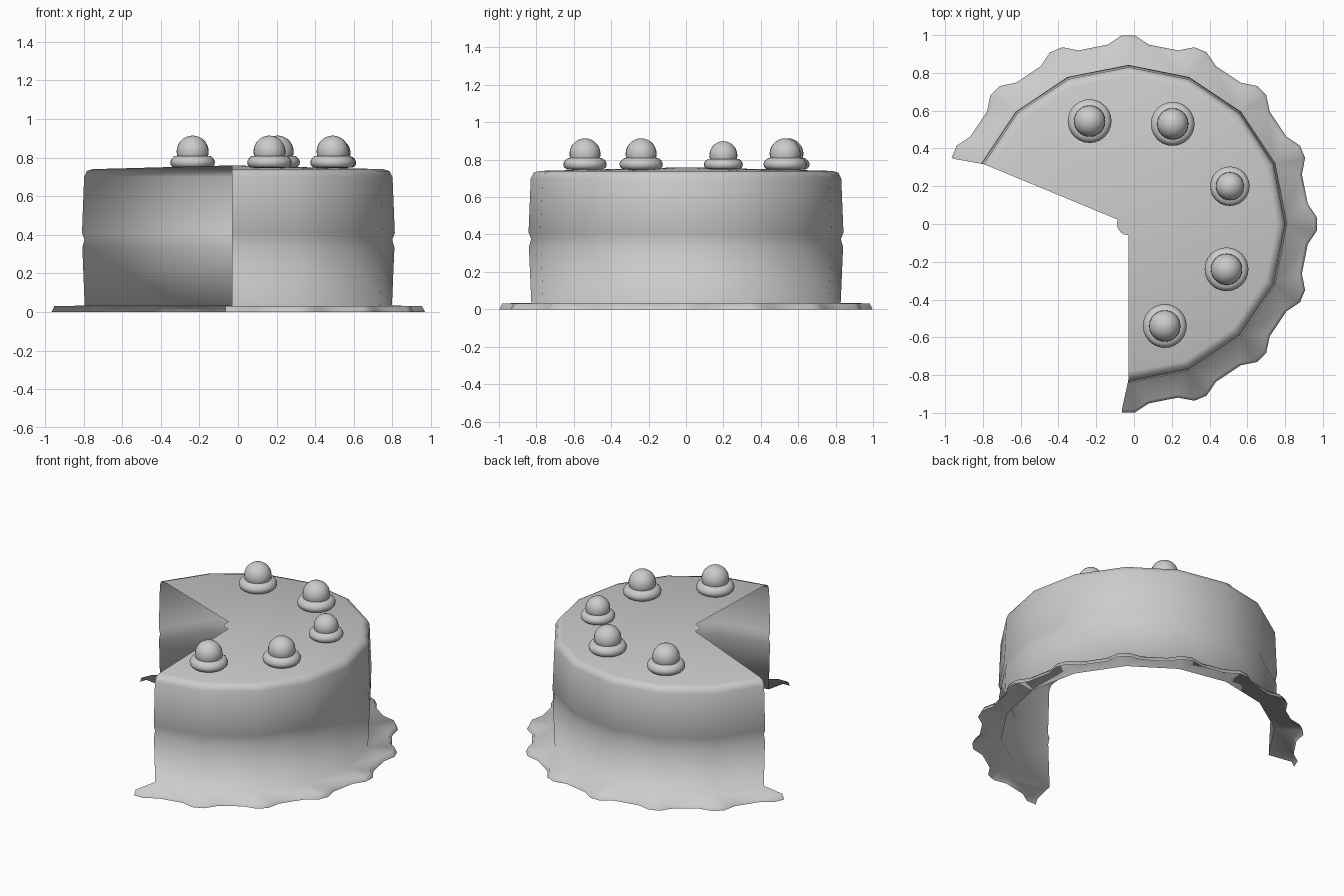
import bpy, bmesh, math
from mathutils import Vector

if "Cube" in bpy.data.objects:
    bpy.data.objects.remove(bpy.data.objects["Cube"])

CENTRE = Vector((-0.03, 0.0, 0.0))
STEP = 22.5                                   # sixteen-sided round
CORNERS = [STEP * i for i in range(-4, 8)]    # the missing slice is left open
HUB = 0.06


def polar(radius, angle, z):
    a = math.radians(angle)
    return CENTRE + Vector((radius * math.cos(a), radius * math.sin(a), z))


def finish(bm, name):
    bmesh.ops.recalc_face_normals(bm, faces=bm.faces)
    mesh = bpy.data.meshes.new(name)
    bm.to_mesh(mesh)
    bm.free()
    obj = bpy.data.objects.new(name, mesh)
    bpy.context.collection.objects.link(obj)
    mesh.shade_smooth()
    return obj


def strip(bm, upper, lower):
    for i in range(len(upper) - 1):
        bm.faces.new((upper[i], lower[i], lower[i + 1], upper[i + 1]))


def cake_shell():
    bm = bmesh.new()

    # small full disc in the middle of the top
    hub = {i: bm.verts.new(polar(HUB, STEP * i, 0.758)) for i in range(-4, 12)}
    bm.faces.new(list(hub.values()))
    ring = [hub[i] for i in range(-4, 8)]

    # top, rounded rim and grooved side wall
    profile = [(0.785, 0.74), (0.815, 0.73), (0.83, 0.70), (0.842, 0.41),
               (0.828, 0.375), (0.84, 0.335), (0.827, 0.033)]
    for radius, z in profile:
        nxt = [bm.verts.new(polar(radius, a, z)) for a in CORNERS]
        strip(bm, ring, nxt)
        ring = nxt

    # wavy brim fanning out from each wall corner, with a dropped lip
    top_lip, low_lip, previous = [], [], None
    for corner, a in zip(ring, CORNERS):
        fan = []
        for offset, radius in ((-6.5, 0.956), (-2, 0.999), (2, 0.999), (6.5, 0.956)):
            angle = a + offset
            if CORNERS[0] - 3 < angle < CORNERS[-1] + 3:
                fan.append(bm.verts.new(polar(radius - 0.016, angle, 0.032)))
                low_lip.append(bm.verts.new(polar(radius, angle, 0)))
        for v, w in zip(fan, fan[1:]):
            bm.faces.new((corner, v, w))
        if previous:
            bm.faces.new((previous[0], previous[1], fan[0], corner))
        previous = (corner, fan[-1])
        top_lip += fan
    strip(bm, top_lip, low_lip)
    return finish(bm, "cake_shell")


def topping(name, x, y, drop=0.0, scale=1.0):
    bm = bmesh.new()
    # round ball
    bmesh.ops.create_uvsphere(bm, u_segments=24, v_segments=14, radius=0.083)
    # rolled cream collar, lathed around the ball
    collar = [(0.07, -0.085), (0.1, -0.082), (0.113, -0.07), (0.116, -0.052),
              (0.108, -0.036), (0.095, -0.024), (0.075, -0.021)]
    verts = [bm.verts.new((r, 0, z)) for r, z in collar]
    edges = [bm.edges.new(pair) for pair in zip(verts, verts[1:])]
    bmesh.ops.spin(bm, geom=verts + edges, axis=(0, 0, 1), cent=(0, 0, 0),
                   angle=math.tau, steps=24, use_merge=True)
    bmesh.ops.remove_doubles(bm, verts=bm.verts, dist=0.0005)
    bmesh.ops.scale(bm, vec=(scale,) * 3, verts=bm.verts)
    bmesh.ops.translate(bm, vec=(x, y, 0.831 - drop), verts=bm.verts)
    return finish(bm, name)


cake_shell()
topping("topping_back_right", -0.235, 0.545)
topping("topping_back_left", 0.205, 0.53)
topping("topping_left", 0.508, 0.2, drop=0.007, scale=0.9)
topping("topping_front_left", 0.49, -0.24)
topping("topping_front", 0.163, -0.54)
